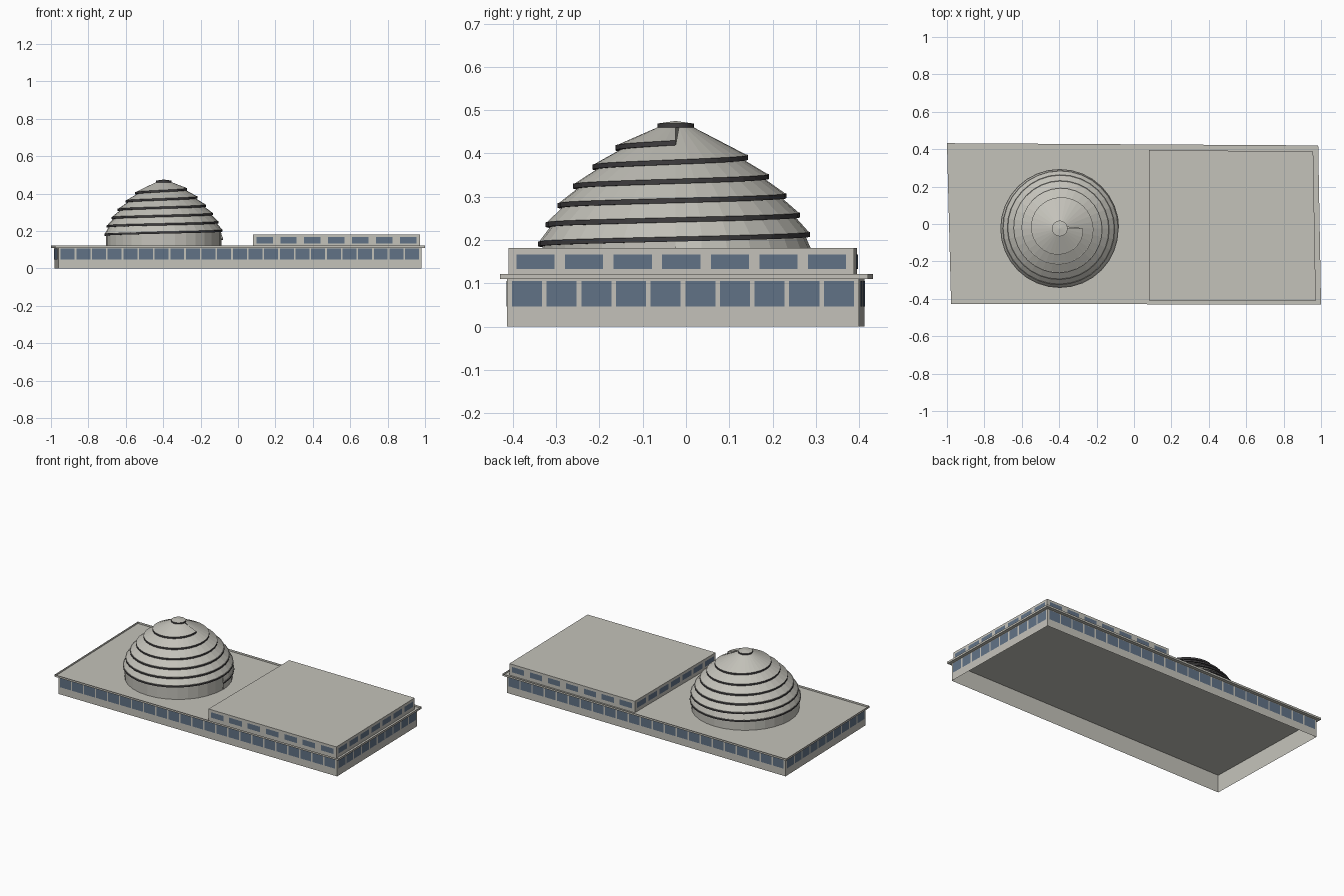
import bpy
import bmesh
import math
from mathutils import Vector

cube = bpy.data.objects.get("Cube")
if cube:
    bpy.data.objects.remove(cube)


def material(name, rgb):
    m = bpy.data.materials.new(name)
    m.use_nodes = True
    m.diffuse_color = (*rgb, 1)
    m.node_tree.nodes["Principled BSDF"].inputs["Base Color"].default_value = (*rgb, 1)
    return m


STONE = material("pale stone", (0.55, 0.54, 0.49))
GLASS = material("blue glass", (0.12, 0.17, 0.24))
TRIM = material("dark trim", (0.05, 0.047, 0.05))


def finish(name, bm, mats):
    bmesh.ops.remove_doubles(bm, verts=bm.verts, dist=1e-5)
    mesh = bpy.data.meshes.new(name)
    bm.to_mesh(mesh)
    bm.free()
    for m in mats:
        mesh.materials.append(m)
    ob = bpy.data.objects.new(name, mesh)
    bpy.context.scene.collection.objects.link(ob)
    return ob


def face(bm, points, mat=0):
    f = bm.faces.new([bm.verts.new(p) for p in points])
    f.material_index = mat


def sides(corners):
    return zip(corners, corners[1:] + corners[:1])


def shell(name, corners, low, high, lid=None):
    """Walls around a footprint, with an optional flat lid."""
    bm = bmesh.new()
    for a, b in sides(corners):
        face(bm, [(*a, low), (*b, low), (*b, high), (*a, high)])
    if lid is not None:
        face(bm, [(*c, lid) for c in corners])
    return finish(name, bm, [STONE])


def window_band(name, corners, counts, low, high, margin, gaps):
    """A row of thin panes on each wall of a footprint."""
    bm = bmesh.new()
    for (a, b), n, gap in zip(sides(corners), counts * 2, gaps * 2):
        a, b = Vector(a), Vector(b)
        run = (b - a).normalized()
        out = Vector((run.y, -run.x)) * 0.002
        pitch = ((b - a).length - 2 * margin + gap) / n
        for i in range(n):
            p = a + run * (margin + i * pitch) + out
            q = p + run * (pitch - gap)
            face(bm, [(*p, low), (*q, low), (*q, high), (*p, high)])
    return finish(name, bm, [GLASS])


# Main storey: slightly skewed footprint, open underneath
base = [(-0.96, -0.413), (0.98, -0.414), (0.965, 0.40), (-0.982, 0.412)]
shell("base_walls", base, 0, 0.11)
window_band("base_windows", base, [23, 10], 0.046, 0.105, 0.012, [0.009, 0.0105])

# Flat roof with a thin upstand round its edge
roof = [(-0.978, -0.428), (1.0, -0.43), (0.985, 0.42), (-1.0, 0.432)]
shell("roof_with_rim", roof, 0.11, 0.122, lid=0.11)

# Upper storey
upper = [(0.08, -0.408), (0.972, -0.41), (0.958, 0.388), (0.08, 0.395)]
shell("upper_storey", upper, 0.11, 0.182, lid=0.182)
window_band("upper_windows", upper, [7, 7], 0.133, 0.167, 0.018, [0.04, 0.024])

# Spiral dome
CX, CY = -0.397, -0.024
SEG, TURNS = 32, 6
PITCH = 0.0445


def polar(t, r, z):
    a = t * math.tau
    return Vector((CX + r * math.cos(a), CY + r * math.sin(a), z))


def ledge(t):
    """Radius and height of the ledge after t turns."""
    return min(0.318, 0.327 - 0.0079 * t - 0.0043 * t * t), 0.158 + PITCH * t


def section(t):
    """Underside, outer bottom, outer top, inner top, and head of the slope."""
    r, z = ledge(t)
    pts = [(r - 0.01, z - 0.006), (r, z - 0.006), (r, z + 0.005), (r - 0.003, z + 0.005)]
    if t <= TURNS - 1:
        r2, z2 = ledge(t + 1)
        pts.append((r2 - 0.01, z2 - 0.006))
    else:
        pts.append((0.04, 0.461))
    return [polar(t, *p) for p in pts]


bm = bmesh.new()
for i in range(SEG * TURNS):
    s0, s1 = section(i / SEG), section((i + 1) / SEG)
    for k, mat in enumerate([1, 1, 0, 0]):
        face(bm, [s0[k], s1[k], s1[k + 1], s0[k + 1]], mat)
# end faces of the spiral
for t, step in ((0, -1), (TURNS, 1)):
    s = section(t)
    face(bm, s[:4][::step], 1)
    face(bm, [s[0], s[3], s[4]][::step], 0)
finish("spiral_dome", bm, [STONE, TRIM])

# Drum wall rising to the lowest ledge
bm = bmesh.new()
for i in range(SEG):
    t0, t1 = i / SEG, (i + 1) / SEG
    p0, p1 = section(t0)[0], section(t1)[0]
    face(bm, [(p0.x, p0.y, 0.11), (p1.x, p1.y, 0.11), p1, p0])
finish("dome_drum", bm, [STONE])

# Crown: dark ring under a shallow cone
bm = bmesh.new()
for i in range(SEG):
    t0, t1 = i / SEG, (i + 1) / SEG
    low, high = 0.459, 0.469
    a, b = polar(t0, 0.042, low), polar(t1, 0.042, low)
    c, d = polar(t1, 0.042, high), polar(t0, 0.042, high)
    face(bm, [a, b, c, d], 1)
    face(bm, [d, c, polar(0, 0, 0.475)], 0)
    face(bm, [b, a, polar(0, 0, low)], 1)
finish("dome_crown", bm, [STONE, TRIM])
